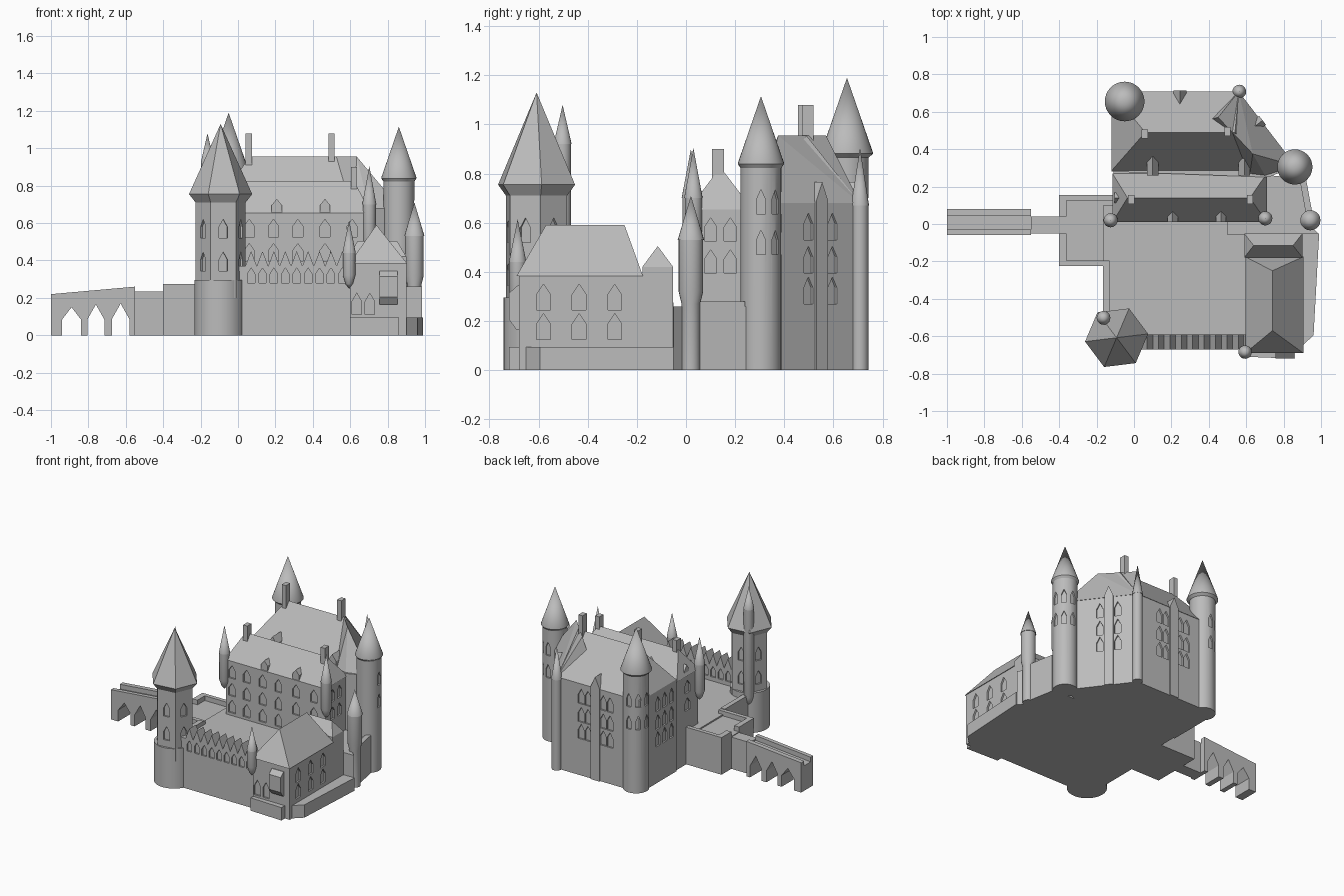
import bpy, bmesh
from math import sin, cos, pi, radians
from mathutils import Vector

cube = bpy.data.objects.get("Cube")
if cube:
    bpy.data.objects.remove(cube, do_unlink=True)

stone = bpy.data.materials.new("stone_grey")
stone.use_nodes = True
GREY = (0.5, 0.5, 0.5, 1)
stone.diffuse_color = GREY
stone.node_tree.nodes["Principled BSDF"].inputs["Base Color"].default_value = GREY


def finish(name, bm, smooth=False):
    bmesh.ops.recalc_face_normals(bm, faces=bm.faces)
    mesh = bpy.data.meshes.new(name)
    bm.to_mesh(mesh)
    bm.free()
    mesh.materials.append(stone)
    ob = bpy.data.objects.new(name, mesh)
    bpy.context.collection.objects.link(ob)
    if smooth:
        activate(ob)
        bpy.ops.object.shade_smooth_by_angle(angle=radians(25))
    return ob


def activate(ob):
    bpy.ops.object.select_all(action='DESELECT')
    ob.select_set(True)
    bpy.context.view_layer.objects.active = ob


def extrude(bm, pts, vec):
    face = bm.faces.new([bm.verts.new(p) for p in pts])
    new = bmesh.ops.extrude_face_region(bm, geom=[face])["geom"]
    bmesh.ops.translate(bm, vec=vec, verts=[g for g in new if isinstance(g, bmesh.types.BMVert)])


def prism(name, plan, z0, z1):
    bm = bmesh.new()
    extrude(bm, [(x, y, z0) for x, y in plan], (0, 0, z1 - z0))
    return finish(name, bm)


def box(name, x0, x1, y0, y1, z0, z1):
    return prism(name, [(x0, y0), (x1, y0), (x1, y1), (x0, y1)], z0, z1)


def roof(name, eaves, z0, ridge, z1):
    bm = bmesh.new()
    pts = [(x, y, z0) for x, y in eaves] + [(x, y, z1) for x, y in ridge]
    verts = [bm.verts.new(p) for p in pts]
    bmesh.ops.convex_hull(bm, input=verts)
    bmesh.ops.dissolve_limit(bm, angle_limit=0.01, verts=bm.verts, edges=bm.edges)
    return finish(name, bm)


def lathe(name, x, y, profile, sides=32, turn=0):
    bm = bmesh.new()
    rings = []
    for r, z in profile:
        n = sides if r > 0 else 1
        rings.append([bm.verts.new((x + r * cos(turn + 2 * pi * i / sides),
                                    y + r * sin(turn + 2 * pi * i / sides), z)) for i in range(n)])
    for a, b in zip(rings, rings[1:]):
        for i in range(sides):
            j = (i + 1) % sides
            quad = [a[i % len(a)], a[j % len(a)], b[j % len(b)], b[i % len(b)]]
            bm.faces.new(list(dict.fromkeys(quad)))
    for ring in (rings[0], rings[-1]):
        if len(ring) > 1:
            bm.faces.new(ring)
    return finish(name, bm, sides > 8)


# Pointed block facing a compass angle: used for windows, dormers and bays
def pointed(bm, x, y, angle, w, z0, zs, zp, out, back):
    n = Vector((cos(radians(angle)), sin(radians(angle)), 0))
    t = Vector((-n.y, n.x, 0))
    base = Vector((x, y, 0)) + n * out
    prof = [(-w / 2, z0), (w / 2, z0), (w / 2, zs), (0, zp), (-w / 2, zs)]
    extrude(bm, [base + t * u + Vector((0, 0, z)) for u, z in prof], -n * (out + back))


def gable(name, *args):
    bm = bmesh.new()
    pointed(bm, *args)
    return finish(name, bm)


# Recess windows: each is (x, y, angle, width, sill, top)
def windows(ob, specs):
    bm = bmesh.new()
    for x, y, a, w, z0, z1 in specs:
        pointed(bm, x, y, a, w, z0, z0 + (z1 - z0) * 0.6, z1, 0.03, 0.012)
    cutter = finish("window_cutter", bm)
    cutter.hide_render = True
    mod = ob.modifiers.new("windows", 'BOOLEAN')
    mod.operation = 'DIFFERENCE'
    mod.solver = 'EXACT'
    mod.object = cutter
    activate(ob)
    bpy.ops.object.modifier_apply(modifier=mod.name)
    bpy.data.objects.remove(cutter, do_unlink=True)


def turret(name, x, y, r, z0, z1, z2):
    foot = [(r, 0)] if z0 == 0 else [(0, z0), (r * 0.6, z0 + 0.025), (r, z0 + 0.07)]
    lathe(name, x, y, foot + [(r, z1), (r * 1.08, z1), (0, z2)], 20)


# Bridge with pointed arches and parapets
def bridge_span(name, y0, y1, drop):
    pts = [(-1, 0)]
    for a, b, top in ((-0.94, -0.84, 0.15), (-0.805, -0.715, 0.165), (-0.675, -0.58, 0.17)):
        pts += [(a, 0), (a, 0.085), ((a + b) / 2, top), (b, 0.085), (b, 0)]
    pts += [(-0.55, 0), (-0.55, 0.26 - drop), (-1, 0.22 - drop)]
    bm = bmesh.new()
    extrude(bm, [(x, y0, z) for x, z in pts], (0, y1 - y0, 0))
    finish(name, bm)


bridge_span("bridge_deck", -0.03, 0.045, 0.035)
bridge_span("bridge_parapet_right", -0.06, -0.03, 0)
bridge_span("bridge_parapet_left", 0.045, 0.08, 0)
roof("bridge_link", [(-0.55, -0.05), (-0.4, -0.05), (-0.4, 0.04), (-0.55, 0.04)], 0,
     [(-0.55, -0.05), (-0.55, 0.04), (-0.4, -0.05), (-0.4, 0.04)], 0.235)

# Forecourt and courtyard
box("forecourt_floor", -0.4, -0.1, -0.22, 0.155, 0, 0.24)
box("forecourt_wall_back", -0.4, -0.11, 0.125, 0.155, 0.2, 0.275)
box("forecourt_wall_front", -0.4, -0.13, -0.225, -0.195, 0.2, 0.275)
for y0, y1 in ((0.04, 0.14), (-0.21, -0.05)):
    box("forecourt_wall_gate", -0.4, -0.36, y0, y1, 0.2, 0.275)
box("courtyard_floor", -0.165, 0.62, -0.66, 0.1, 0, 0.25)
box("courtyard_wall", -0.165, -0.13, -0.6, -0.22, 0, 0.28)
prism("east_terrace", [(0.5, -0.06), (0.985, -0.05), (0.935, 0), (0.95, 0.06), (0.915, 0.25), (0.5, 0.27)], 0, 0.26)
prism("east_terrace_wall", [(0.92, 0.05), (0.955, 0.05), (0.92, 0.24), (0.885, 0.24)], 0, 0.28)
prism("house_plinth", [(0.6, -0.71), (0.86, -0.72), (0.86, -0.66), (0.89, -0.66), (0.96, -0.595),
                       (0.99, -0.05), (0.6, -0.05)], 0, 0.095)

# Front gallery with a row of little gables
gallery = box("gallery", -0.05, 0.6, -0.67, -0.59, 0, 0.37)
step = 0.061
cols = [0.07 + i * step for i in range(9)]
windows(gallery, [(x, -0.67, -90, 0.04, 0.28, 0.36) for x in cols]
        + [(x, -0.59, 90, 0.04, 0.28, 0.36) for x in cols])
for x in cols:
    gable("gallery_gable", x, -0.67, -90, step, 0.36, 0.371, 0.45, 0, 0.08)

# Six-sided gate tower
TX, TY, TURN = -0.093, -0.608, radians(7)
lathe("gate_tower_base", TX - 0.005, TY, [(0.135, 0), (0.135, 0.295)])
tower = lathe("gate_tower", TX, TY, [(0.135, 0.2), (0.135, 0.73)], 6, TURN)
windows(tower, [(TX + 0.117 * cos(radians(a)), TY + 0.117 * sin(radians(a)), a, 0.045, z, z + 0.1)
                for a in range(-143, 180, 60) for z in (0.345, 0.52)])
lathe("gate_tower_roof", TX, TY, [(0.135, 0.71), (0.17, 0.755), (0, 1.13)], 6, TURN)
turret("gate_tower_turret", -0.163, -0.502, 0.034, 0.2, 0.92, 1.08)

# Front house
house = box("house_walls", 0.6, 0.9, -0.68, -0.175, 0, 0.385)
windows(house, [(0.9, y, 0, 0.056, z, z + 0.105) for y in (-0.58, -0.435, -0.29) for z in (0.125, 0.245)]
        + [(x, -0.68, -90, 0.052, 0.11, 0.225) for x in (0.635, 0.705)])
roof("house_roof", [(0.595, -0.69), (0.905, -0.69), (0.905, -0.175), (0.595, -0.175)], 0.383,
     [(0.74, -0.57), (0.74, -0.25)], 0.59)
box("house_wing", 0.59, 0.9, -0.178, -0.052, 0, 0.42)
roof("house_wing_roof", [(0.59, -0.178), (0.9, -0.178), (0.9, -0.052), (0.59, -0.052)], 0.42,
     [(0.64, -0.115), (0.85, -0.115)], 0.505)
box("oriel", 0.757, 0.853, -0.72, -0.67, 0.205, 0.315)
roof("oriel_foot", [(0.757, -0.69), (0.853, -0.69), (0.757, -0.67), (0.853, -0.67)], 0.165,
     [(0.757, -0.72), (0.853, -0.72), (0.757, -0.67), (0.853, -0.67)], 0.206)
roof("oriel_roof", [(0.757, -0.72), (0.853, -0.72), (0.757, -0.67), (0.853, -0.67)], 0.314,
     [(0.757, -0.685), (0.853, -0.685), (0.757, -0.67), (0.853, -0.67)], 0.345)
turret("house_turret", 0.594, -0.685, 0.033, 0.25, 0.44, 0.615)
lathe("terrace_turret", 0.943, 0.02, [(0.038, 0), (0.038, 0.27), (0.05, 0.32), (0.05, 0.53), (0.054, 0.53), (0, 0.71)], 20)

# Front palace wing
palace = box("palace_front", -0.11, 0.705, 0.015, 0.31, 0, 0.655)
windows(palace, [(x, 0.015, -90, 0.055, z, z + 0.095)
                 for x in (-0.06, 0.06, 0.19, 0.32, 0.465, 0.61) for z in (0.27, 0.395, 0.525)]
        + [(-0.11, 0.14, 180, 0.055, z, z + 0.095) for z in (0.395, 0.525)]
        + [(0.705, y, 0, 0.05, z, z + 0.095) for y in (0.1, 0.18) for z in (0.395, 0.525)])
roof("palace_front_roof", [(-0.115, 0.01), (0.71, 0.01), (0.71, 0.27), (-0.115, 0.27)], 0.655,
     [(-0.035, 0.14), (0.62, 0.14)], 0.826)
for x in (0.207, 0.465):
    gable("front_dormer", x, 0.015, -90, 0.055, 0.65, 0.695, 0.73, 0.003, 0.07)
gable("side_dormer", -0.105, 0.14, 180, 0.055, 0.65, 0.695, 0.73, 0, 0.06)
turret("palace_turret_right", -0.125, 0.02, 0.035, 0.43, 0.7, 0.9)
turret("palace_turret_left", 0.702, 0.03, 0.035, 0.43, 0.7, 0.905)

# Rear palace wing with its slanted east end
plan = [(-0.12, 0.28), (0.72, 0.25), (0.86, 0.31), (0.56, 0.705), (-0.12, 0.705)]
rear = prism("palace_rear", plan, 0, 0.68)
ROWS = (0.27, 0.395, 0.53)
windows(rear, [(x, y, 37.6, 0.045, z, z + 0.11) for x, y in ((0.717, 0.498), (0.643, 0.596)) for z in ROWS]
        + [(x, 0.705, 90, 0.05, z, z + 0.11) for x in (0.13, 0.185, 0.31, 0.365) for z in ROWS]
        + [(-0.12, y, 180, 0.05, z, z + 0.11) for y in (0.34, 0.42, 0.5) for z in ROWS])
roof("palace_rear_roof", [(-0.12, 0.285), (0.72, 0.285), (0.56, 0.708), (-0.12, 0.708)], 0.68,
     [(0.06, 0.49), (0.54, 0.49)], 0.955)
roof("east_wing_roof", [(0.56, 0.708), (0.865, 0.31), (0.7, 0.26), (0.62, 0.27), (0.36, 0.55)], 0.68,
     [(0.45, 0.57), (0.635, 0.375)], 0.955)
gable("east_bay", 0.678, 0.547, 37.6, 0.06, 0, 0.69, 0.765, 0.012, 0.09)
gable("north_bay", 0.245, 0.705, 90, 0.07, 0, 0.69, 0.765, 0.01, 0.09)
for x in (0.1, 0.59):
    gable("rear_dormer", x, 0.26, -90, 0.06, 0.66, 0.74, 0.785, 0, 0.1)

# Chimneys
for x, y, z0, z1 in ((-0.015, 0.13, 0.7, 0.895), (0.62, 0.13, 0.7, 0.9), (0.057, 0.48, 0.85, 1.08), (0.5, 0.495, 0.85, 1.08)):
    box("chimney", x - 0.017, x + 0.017, y - 0.024, y + 0.024, z0, z1)

# Round towers
for name, x, y, r, rim, z1, z2, start in (("north_west_tower", -0.05, 0.655, 0.088, 0.106, 0.885, 1.19, 90),
                                          ("east_tower", 0.86, 0.305, 0.083, 0.094, 0.843, 1.115, 0)):
    body = lathe(name, x, y, [(r, 0), (r, z1 - 0.01)])
    windows(body, [(x + r * cos(radians(a)), y + r * sin(radians(a)), a, 0.036, z, z + 0.1)
                   for a in (start, start + 45, start + 90) for z in (0.47, 0.635)])
    lathe(name + "_roof", x, y, [(r, z1 - 0.02), (rim, z1 - 0.004), (rim, z1), (0, z2)])
turret("north_east_turret", 0.563, 0.708, 0.034, 0, 0.67, 0.905)
